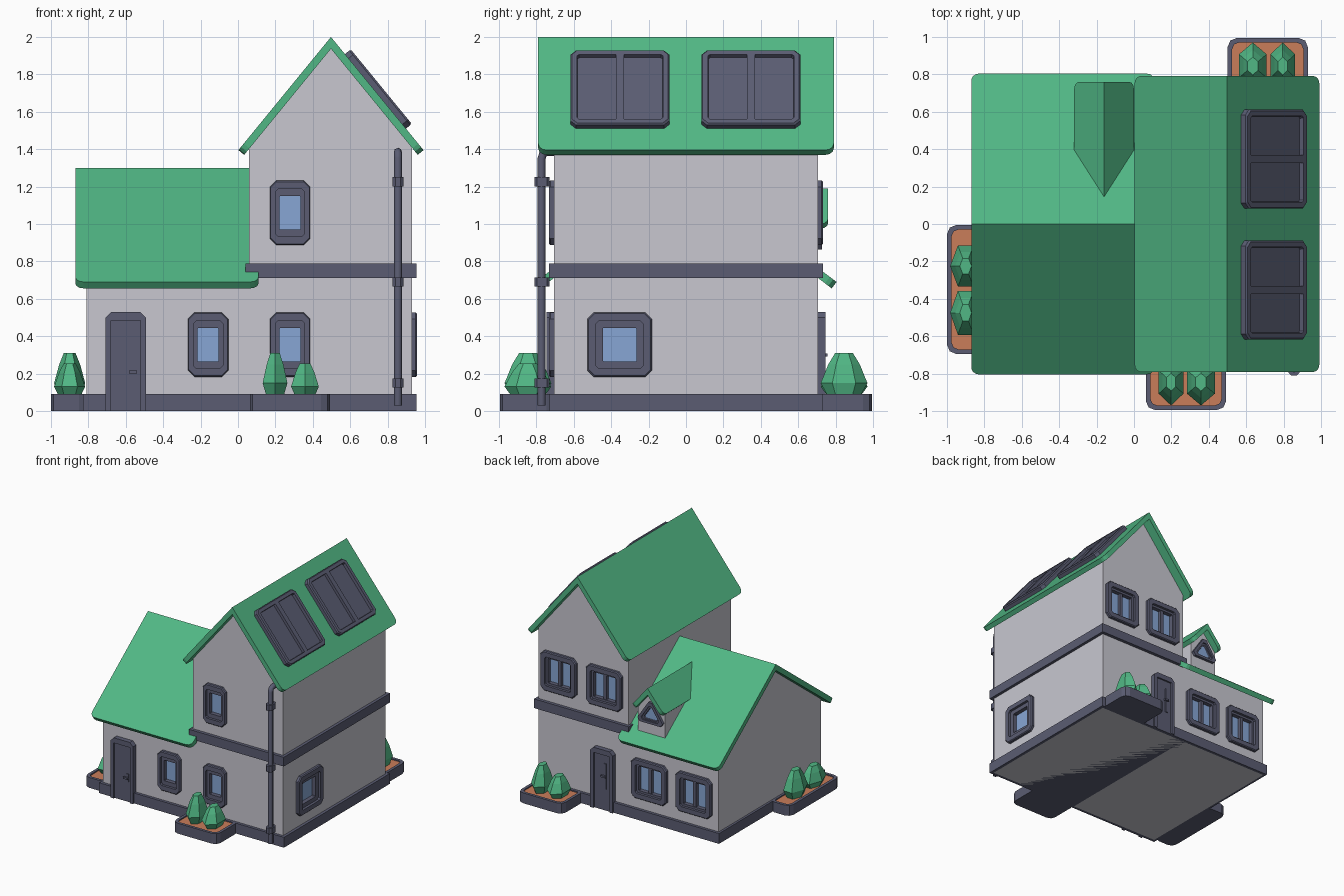
import bpy, bmesh, math
from mathutils import Vector, Matrix

if "Cube" in bpy.data.objects:
    bpy.data.objects.remove(bpy.data.objects["Cube"])


def material(name, rgb):
    m = bpy.data.materials.new(name)
    m.diffuse_color = [(c / 255) ** 2.2 for c in rgb] + [1]
    m.use_nodes = True
    m.node_tree.nodes["Principled BSDF"].inputs["Base Color"].default_value = m.diffuse_color
    return m


WALL = material("wall grey", (199, 198, 207))
GREEN = material("green", (82, 182, 132))
SLATE = material("slate", (91, 93, 114))
GLASS = material("glass blue", (134, 165, 212))
SOIL = material("soil orange", (200, 124, 90))
I = Matrix.Identity(4)


def make(name, bm, *mats):
    bmesh.ops.recalc_face_normals(bm, faces=bm.faces)
    me = bpy.data.meshes.new(name)
    bm.to_mesh(me)
    bm.free()
    for m in mats:
        me.materials.append(m)
    ob = bpy.data.objects.new(name, me)
    bpy.context.collection.objects.link(ob)
    return ob


def frame(x, y, z, ang):
    """Wall frame: local x = right, y = up, z = out of the wall."""
    return (Matrix.Translation((x, y, z)) @ Matrix.Rotation(math.radians(ang), 4, 'Z')
            @ Matrix.Rotation(math.pi / 2, 4, 'X'))


def loft(name, loops, mats, M=I, back=True):
    """Join (outline, depth) loops in order; the last cap takes the last material."""
    bm = bmesh.new()
    rings = [[bm.verts.new(M @ Vector((p[0], p[1], d))) for p in pts] for pts, d in loops]
    n = len(rings[0])
    for a, b in zip(rings, rings[1:]):
        for i in range(n):
            bm.faces.new((a[i], a[(i + 1) % n], b[(i + 1) % n], b[i]))
    if back:
        bm.faces.new(rings[0][::-1])
    bm.faces.new(rings[-1]).material_index = len(mats) - 1
    if not back:  # open shell: face normals follow the loop order
        me = bpy.data.meshes.new(name)
        bm.to_mesh(me)
        bm.free()
        for m in mats:
            me.materials.append(m)
        ob = bpy.data.objects.new(name, me)
        bpy.context.collection.objects.link(ob)
        return ob
    return make(name, bm, *mats)


def prism(name, pts, d0, d1, mat, M=I):
    return loft(name, [(pts, d0), (pts, d1)], [mat], M)


def rrect(w, h, r, seg=1):
    out = []
    for k, (sx, sy) in enumerate(((1, 1), (-1, 1), (-1, -1), (1, -1))):
        for i in range(seg + 1):
            a = math.pi / 2 * (k + i / seg)
            out.append((sx * (w / 2 - r) + r * math.cos(a), sy * (h / 2 - r) + r * math.sin(a)))
    return out


def box(name, lo, hi, mat, M=I):
    pts = [(lo[0], lo[1]), (hi[0], lo[1]), (hi[0], hi[1]), (lo[0], hi[1])]
    return prism(name, pts, lo[2], hi[2], mat, M)


# Walls
tower = prism("tower_walls", [(.06, 0), (.93, 0), (.93, 1.43), (.495, 1.95), (.06, 1.43)],
              -.705, .705, WALL, frame(0, 0, 0, 0))
wing = prism("wing_walls", [(-.705, 0), (.705, 0), (.705, .735), (0, 1.27), (-.705, .735)],
             -.81, .06, WALL, frame(0, 0, 0, 90))
box("base", (-.83, -.73, 0), (.955, .73, .09), SLATE)
box("tower_band", (.04, -.733, .71), (.955, .733, .79), SLATE)


# Gable roofs with rounded eave corners
def roof(name, origin, ang, t0, t1, run, drop, thick, r=.045, seg=3):
    M = Matrix.Translation(origin) @ Matrix.Rotation(math.radians(ang), 4, 'Z')
    L = math.hypot(run, drop)
    c, s = run / L, drop / L
    pts = [(t0, 0)]
    for tc, a0 in ((t0 + r, math.pi), (t1 - r, math.pi / 2)):
        for i in range(seg + 1):
            a = a0 - math.pi / 2 * i / seg
            pts.append((tc + r * math.cos(a), L - r + r * math.sin(a)))
    pts.append((t1, 0))
    bm = bmesh.new()
    for side in (1, -1):
        top, bot = [], []
        for t, q in pts:
            p = Vector((t, side * q * c, -q * s))
            d = Vector((0, 0, -thick / c)) if q == 0 else Vector((0, -side * s, -c)) * thick
            top.append(bm.verts.new(M @ p))
            bot.append(bm.verts.new(M @ (p + d)))
        bm.faces.new(top)
        bm.faces.new(bot[::-1])
        for i in range(len(pts) - 1):
            bm.faces.new((top[i], bot[i], bot[i + 1], top[i + 1]))
    bmesh.ops.remove_doubles(bm, verts=bm.verts, dist=1e-5)
    return make(name, bm, GREEN)


roof("tower_roof", (.497, 0, 2), 90, -.79, .79, .495, .605, .04)
roof("wing_roof", (0, 0, 1.3), 0, -.87, .11, .805, .61, .043)
roof("dormer_roof", (-.16, 0, 1.19), 90, .12, .76, .16, .19, .038, .04)

# Dormer wall and its triangular window
prism("dormer_wall", [(-.13, .72), (.13, .72), (.13, .985), (0, 1.14), (-.13, .985)],
      -.4, 0, WALL, frame(-.16, .702, 0, 180))
tri = [(-.10, -.07), (.10, -.07), (.122, -.04), (.018, .115), (-.018, .115), (-.122, -.04)]


def tri_loop(k):
    return [(x * k, y * k) for x, y in tri]


loft("dormer_window", [(tri_loop(1), 0), (tri_loop(1), .024), (tri_loop(.7), .024), (tri_loop(.7), .012),
                       (tri_loop(.55), .012), (tri_loop(.5), .004)], [SLATE, GLASS],
     frame(-.16, .702, .935, 180), back=False)

# Windows: stepped frames recessed into the walls
cut = bmesh.new()


def window(name, x, y, z, ang, w, double=False):
    h, M = .345, frame(x, y, z, ang)
    inner = .62 if double else .52
    steps = [(1, -.002, .035), (1, .02, .035), (.96, .028, .032), (.73, .028, .014), (.73, .006, .014),
             (inner, .006, .004), (inner, -.03, .004)]
    loft(name, [(rrect(w * k, h * k, r), d) for k, d, r in steps], [SLATE, GLASS], M, back=False)
    if double:
        box(name + "_mullion", (-.014, -h * .31, -.03), (.014, h * .31, 0), SLATE, M)
    bmesh.ops.create_cube(cut, size=1, matrix=M @ Matrix.Diagonal((w * .7, h * .7, .12, 1)))


for i, (x, z) in enumerate(((-.16, .355), (.278, .355), (.278, 1.06))):
    window(f"front_window_{i}", x, -.705, z, 0, .216)
window("right_window", .93, -.355, .355, 90, .345)
for i, (x, z) in enumerate(((-.147, .355), (-.577, .355), (.728, 1.06), (.288, 1.06))):
    window(f"back_window_{i}", x, .705, z, 180, .345, True)

# Cut the window openings, then drop the cutter
cutter = make("window_cutter", cut)
cutter.hide_render = True
for ob in (tower, wing):
    mod = ob.modifiers.new("openings", 'BOOLEAN')
    mod.operation, mod.solver, mod.object = 'DIFFERENCE', 'EXACT', cutter
bpy.context.view_layer.update()
dg = bpy.context.evaluated_depsgraph_get()
for ob in (tower, wing):
    me = bpy.data.meshes.new_from_object(ob.evaluated_get(dg))
    ob.modifiers.clear()
    ob.data = me
bpy.data.objects.remove(cutter)


# Doors with frame, panel and handle
def door(name, x, y, ang, hx, hz, hh):
    M = frame(x, y, 0, ang)
    a, b, H, c = .108, .078, .53, .03
    prism(name + "_frame", [(-a, 0), (-a, H - c), (-a + c, H), (a - c, H), (a, H - c), (a, 0),
                            (b, 0), (b, H - .045), (-b, H - .045), (-b, 0)], 0, .042, SLATE, M)
    box(name + "_panel", (-b, 0, 0), (b, H - .04, .028), SLATE, M)
    box(name + "_handle_plate", (hx - .012, hz - hh, .028), (hx + .012, hz + hh, .036), SLATE, M)
    box(name + "_handle", (hx - .03, hz - .008, .036), (hx + .012, hz + .008, .052), SLATE, M)


door("front_door", -.6, -.705, 0, .048, .21, .035)
door("back_door", .295, .705, 180, .03, .3, .11)

# Solar panels on the right roof slope
n = Vector((.774, 0, .634))
up = Vector((-.634, 0, .774))
for i, y in enumerate((-.353, .347)):
    c = Vector((.735, y, 2 - .238 * .605 / .495))
    M = Matrix((Vector((0, 1, 0)), up, n)).transposed().to_4x4()
    M.translation = c
    w, h = .53, .515
    loft(f"solar_panel_{i}", [(rrect(w, h, .03), -.005), (rrect(w, h, .03), .03), (rrect(w - .015, h - .015, .028), .04),
                              (rrect(w - .07, h - .07, .01), .04), (rrect(w - .075, h - .075, .01), .015)],
         [SLATE], M)
    box(f"solar_divider_{i}", (-.022, -h / 2 + .03, .01), (.022, h / 2 - .03, .039), SLATE, M)


# Planters with faceted bushes
def bush(name, M, x, y, rx, ry, h):
    def ring(k):
        return [(x + k * rx / .866 * math.cos(math.radians(90 + 60 * i)),
                 y + k * ry * math.sin(math.radians(90 + 60 * i))) for i in range(6)]
    loft(name, [(ring(k), .07 + h * t) for t, k in ((0, .65), (.33, 1), (.74, .68), (1, .38))], [GREEN], M)


def planter(name, x, y, ang, w, d, gap, ry, rx):
    """Local -y points away from the wall."""
    M = Matrix.Translation((x, y, 0)) @ Matrix.Rotation(math.radians(ang), 4, 'Z')
    loft(name, [(rrect(w, d, .05, 2), 0), (rrect(w, d, .05, 2), .09), (rrect(w - .05, d - .05, .035, 2), .09),
                (rrect(w - .05, d - .05, .035, 2), .08)], [SLATE, SOIL], M)
    bush(name + "_tall_bush", M, -gap, 0, rx, ry, .24)
    bush(name + "_short_bush", M, gap, 0, rx + .008, ry, .185)


planter("front_planter", .278, -.845, 0, .43, .3, .08, .125, .066)
planter("back_planter", .715, .845, 180, .43, .3, .08, .125, .066)
planter("left_planter", -.9, -.35, -90, .69, .2, .125, .083, .11)

# Drain pipe with brackets
cu = bpy.data.curves.new("drain_pipe", 'CURVE')
cu.dimensions = '3D'
cu.bevel_depth, cu.bevel_resolution, cu.use_fill_caps = .022, 2, True
path = [(.855, -.70, 1.385), (.855, -.745, 1.385), (.855, -.765, 1.375), (.855, -.772, 1.35), (.855, -.772, .03)]
sp = cu.splines.new('POLY')
sp.points.add(len(path) - 1)
for p, co in zip(sp.points, path):
    p.co = (*co, 1)
cu.materials.append(SLATE)
bpy.context.collection.objects.link(bpy.data.objects.new("drain_pipe", cu))
for i, z in enumerate((.15, .69, 1.225)):
    M = Matrix.Translation((.855, -.77, z))
    prism(f"pipe_bracket_{i}", rrect(.058, .082, .015), -.025, .025, SLATE, M)
